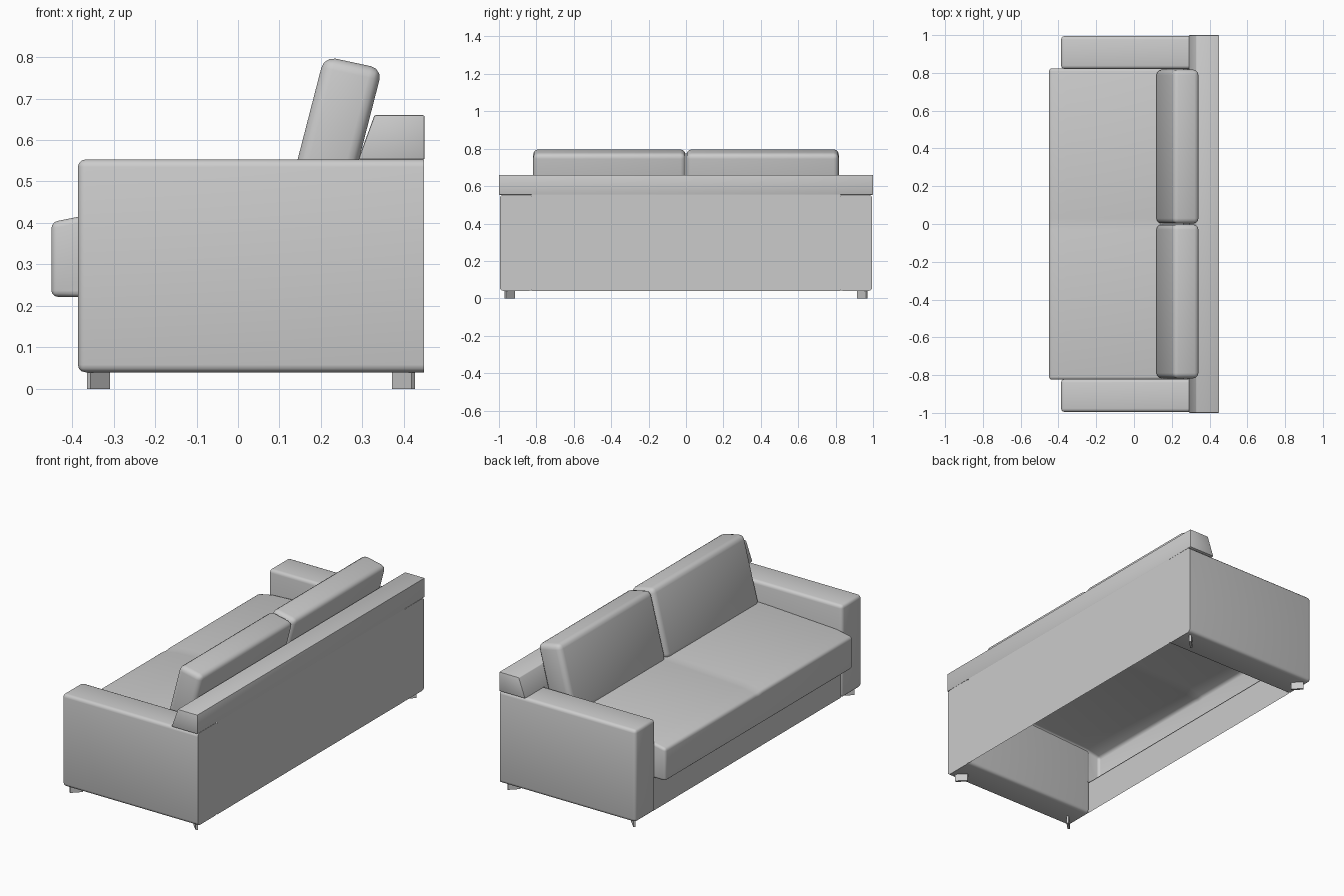
import bpy, bmesh, math
from mathutils import Matrix

if "Cube" in bpy.data.objects:
    bpy.data.objects.remove(bpy.data.objects["Cube"])


def prism(name, profile, ys, bevel=0.0, segments=3, dip=0.0, skip=(), caps=True, max_x=9):
    """Loft an (x, z) profile through y stations, leave skipped sides open, round hard edges up to max_x."""
    bm = bmesh.new()
    top = max(z for _, z in profile)
    rings = [[bm.verts.new((x, y, z - (dip if y == 0 and z > top - 0.06 else 0))) for x, z in profile]
             for y in ys]
    n = len(profile)
    for a, b in zip(rings, rings[1:]):
        for i in range(n):
            j = (i + 1) % n
            if i not in skip:
                bm.faces.new((a[i], a[j], b[j], b[i]))
    if caps:
        bm.faces.new(rings[0][::-1])
        bm.faces.new(rings[-1])
    bmesh.ops.recalc_face_normals(bm, faces=bm.faces[:])
    if bevel:
        hard = [e for e in bm.edges if e.calc_face_angle(0) > math.radians(30)
                and min(v.co.x for v in e.verts) < max_x]
        bmesh.ops.bevel(bm, geom=hard, offset=bevel, segments=segments,
                        profile=0.5, affect='EDGES', clamp_overlap=True)
    mesh = bpy.data.meshes.new(name)
    bm.to_mesh(mesh)
    bm.free()
    ob = bpy.data.objects.new(name, mesh)
    bpy.context.collection.objects.link(ob)
    bpy.ops.object.select_all(action='DESELECT')
    ob.select_set(True)
    bpy.context.view_layer.objects.active = ob
    bpy.ops.object.shade_smooth_by_angle(angle=math.radians(35))
    return ob


def rect(x0, x1, z0, z1):
    return [(x0, z0), (x1, z0), (x1, z1), (x0, z1)]


for side, s in (("left", 1), ("right", -1)):
    # Armrest, rounded everywhere except at the flush rear
    prism(side + "_arm", rect(-0.386, 0.449, 0.04, 0.553),
          sorted((s * 0.821, s * 0.995)), 0.018, max_x=0.44)
    # Leaning back cushion
    prism(side + "_back_cushion",
          [(0.112, 0.43), (0.26, 0.43), (0.348, 0.772), (0.208, 0.802)],
          sorted((s * 0.002, s * 0.817)), 0.028)
    # Thin plate feet, turned to point at the corners
    for end, x, t in (("front", -0.336, -1), ("back", 0.399, 1)):
        foot = prism(f"{side}_{end}_foot", rect(-0.033, 0.033, 0, 0.045), (-0.006, 0.006))
        foot.data.transform(Matrix.Translation((x, s * 0.942, 0)) @
                            Matrix.Rotation(s * t * math.pi / 4, 4, 'Z'))

# One long seat with a shallow seam, hollow underneath
prism("seat", [(-0.45, 0.222), (-0.372, 0.222), (0.29, 0.43), (0.29, 0.445),
               (0.08, 0.443), (-0.36, 0.42), (-0.45, 0.402)],
      (-0.824, -0.03, 0, 0.03, 0.824), 0.032, dip=0.004, skip=(1, 2))

# Front rail under the seat: a single thin sheet
prism("front_rail", rect(-0.375, -0.37, 0.04, 0.225), (-0.825, 0.825), skip=(0, 1, 2), caps=False)

# Back panel between the arms: outer sheet and sloped inner sheet
prism("back_panel", [(0.449, 0.04), (0.449, 0.57), (0.30, 0.57), (0.26, 0.43)],
      (-0.825, 0.825), skip=(1, 3), caps=False)

# Full-width top of the back with a sloped front
prism("back_top", [(0.29, 0.553), (0.45, 0.553), (0.45, 0.66), (0.329, 0.66)],
      (-1.0, 1.0), 0.004, 2)
